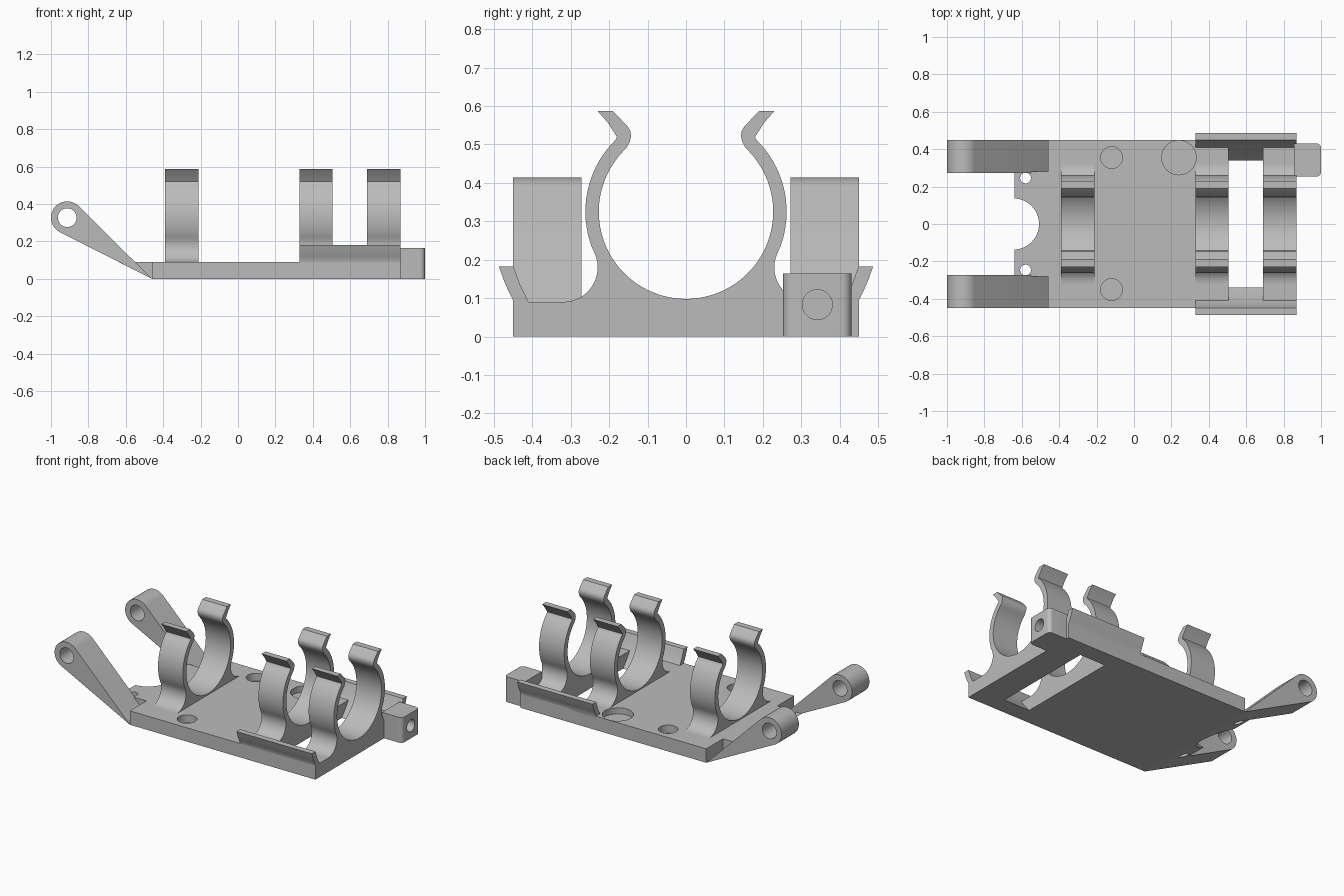
import bpy, bmesh
from math import sin, cos, pi, radians, atan2
from mathutils import Vector, geometry

cube = bpy.data.objects.get("Cube")
if cube:
    bpy.data.objects.remove(cube, do_unlink=True)

grey = bpy.data.materials.new("plain grey")
grey.use_nodes = True
colour = (0.5, 0.5, 0.5, 1)
grey.diffuse_color = colour
grey.node_tree.nodes["Principled BSDF"].inputs["Base Color"].default_value = colour


def arc(cx, cy, r, start, end, n):
    """Points along an arc, angles in degrees."""
    angles = [radians(start + (end - start) * i / n) for i in range(n + 1)]
    return [(cx + r * cos(a), cy + r * sin(a)) for a in angles]


def circle(cx, cy, r, n=40):
    return arc(cx, cy, r, 0, 360, n)[:-1]


def prism(name, outline, axis, lo, hi):
    """Extrude a flat outline along one axis."""
    place = {"X": lambda u, v, w: (w, u, v),
             "Y": lambda u, v, w: (u, w, v),
             "Z": lambda u, v, w: (u, v, w)}[axis]
    bm = bmesh.new()
    face = bm.faces.new([bm.verts.new(place(u, v, lo)) for u, v in outline])
    ext = bmesh.ops.extrude_face_region(bm, geom=[face], use_keep_orig=True)
    moved = [e for e in ext["geom"] if isinstance(e, bmesh.types.BMVert)]
    bmesh.ops.translate(bm, verts=moved, vec=Vector(place(0, 0, hi - lo)))
    bmesh.ops.recalc_face_normals(bm, faces=bm.faces)
    mesh = bpy.data.meshes.new(name)
    bm.to_mesh(mesh)
    bm.free()
    mesh.materials.append(grey)
    obj = bpy.data.objects.new(name, mesh)
    bpy.context.collection.objects.link(obj)
    return obj


def cut(obj, *cutters):
    """Subtract the cutters, then discard them."""
    for c in cutters:
        c.hide_render = True
        mod = obj.modifiers.new("cut", "BOOLEAN")
        mod.operation, mod.solver, mod.object = "DIFFERENCE", "EXACT", c
    bpy.context.view_layer.update()
    graph = bpy.context.evaluated_depsgraph_get()
    mesh = bpy.data.meshes.new_from_object(obj.evaluated_get(graph))
    obj.modifiers.clear()
    obj.data = mesh
    for c in cutters:
        bpy.data.objects.remove(c, do_unlink=True)


def rect(x0, x1, y0, y1):
    return [(x0, y0), (x1, y0), (x1, y1), (x0, y1)]


HALF, TOP, FRONT, BACK = 0.45, 0.09, -0.46, 0.87
parts = []

# Base plate with shallow pockets and a through slot
plate = prism("base_plate", rect(FRONT, BACK, -HALF, HALF), "Z", 0, TOP)
cut(plate,
    prism("slot_cutter", rect(0.505, 0.69, -0.42, 0.42), "Z", -0.1, 0.2),
    prism("pocket_cutter", circle(-0.12, 0.355, 0.058), "Z", 0.04, 0.2),
    prism("pocket_cutter", circle(-0.12, -0.35, 0.058), "Z", 0.04, 0.2),
    prism("pocket_cutter", circle(0.24, 0.355, 0.092), "Z", 0.05, 0.2))
parts.append(plate)

# Wedge tab between the arms, with a round notch and two small holes
tab = prism("notched_tab", [(FRONT, 0), (FRONT, TOP), (-0.64, TOP)], "Y", -0.28, 0.28)
cut(tab,
    prism("notch_cutter", circle(-0.645, 0, 0.137, 56), "Z", -0.1, 0.2),
    *[prism("hole_cutter", circle(-0.58, s * 0.246, 0.029, 24), "Z", -0.1, 0.2)
      for s in (-1, 1)])
parts.append(tab)

# Raised arms: hull of the eye and the plate edge, with a pin hole
eye = (-0.913, 0.327)
points = circle(*eye, 0.087, 56) + [(FRONT, 0), (FRONT, TOP)]
arm_outline = [points[i] for i in geometry.convex_hull_2d([Vector(p) for p in points])]
for side, lo, hi in (("left", 0.272, HALF), ("right", -HALF, -0.272)):
    arm = prism(side + "_arm", arm_outline, "Y", lo, hi)
    cut(arm, prism("pin_cutter", circle(*eye, 0.05), "Y", lo - 0.1, hi + 0.1))
    parts.append(arm)

# Spring clips: fillet foot, outer arc, flared lip, inner arc, mirrored
CZ = 0.325
meet = math_angle = 180 - (180 - atan2(CZ - 0.18, -0.32) * 180 / pi)
half = [(0.32, 0.03)]
half += arc(0.32, 0.18, 0.09, 270, meet, 14)
half += arc(0, CZ, 0.262, meet - 180, 46, 18)[1:]
half += [(0.18, 0.52), (0.203, 0.556), (0.23, 0.587), (0.19, 0.587), (0.152, 0.547),
         (0.145, 0.535), (0.143, 0.521), (0.147, 0.506)]
half += arc(0, CZ, 0.227, 47, -90, 36)
clip_outline = half + [(-y, z) for y, z in reversed(half[:-1])]
for name, lo, hi in (("front", -0.39, -0.212), ("middle", 0.33, 0.505), ("rear", 0.69, BACK)):
    parts.append(prism(name + "_clip", clip_outline, "X", lo, hi))

# Flared side rails
rail = [(0.45, 0), (0.45, 0.094), (0.463, 0.12), (0.475, 0.148), (0.487, 0.182),
        (0.449, 0.182), (0.432, 0.135), (0.41, 0.09), (0.378, 0.045), (0.34, 0)]
for side, s in (("left", 1), ("right", -1)):
    parts.append(prism(side + "_rail", [(s * y, z) for y, z in rail], "X", 0.33, BACK))

# End block with rounded outer corners and a blind hole
r = 0.025
block_outline = [(0.855, 0.253), *arc(1 - r, 0.253 + r, r, -90, 0, 6),
                 *arc(1 - r, 0.431 - r, r, 0, 90, 6), (0.855, 0.431)]
block = prism("end_block", block_outline, "Z", 0, 0.164)
cut(block, prism("bore_cutter", circle(0.342, 0.083, 0.039), "X", 0.88, 1.1))
parts.append(block)

# Smooth the curved walls, keep edges sharp
bpy.ops.object.select_all(action="DESELECT")
for obj in parts:
    obj.select_set(True)
bpy.context.view_layer.objects.active = plate
bpy.ops.object.shade_smooth_by_angle(angle=radians(30))
